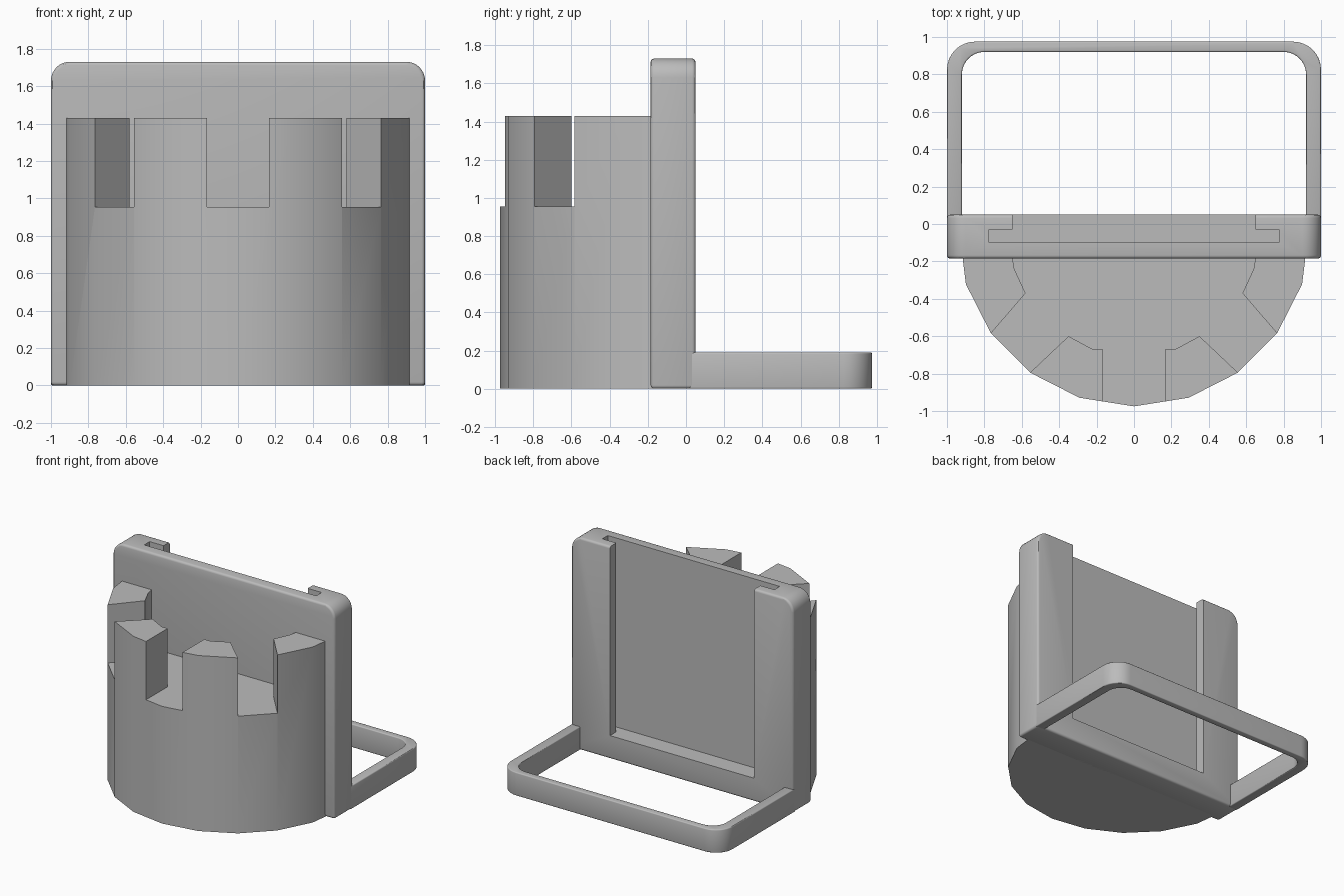
import bpy, bmesh, math

cube = bpy.data.objects.get("Cube")
if cube:
    bpy.data.objects.remove(cube)

grey = bpy.data.materials.new("plain grey")
grey.use_nodes = True
grey.diffuse_color = (0.5, 0.5, 0.5, 1)
grey.node_tree.nodes["Principled BSDF"].inputs["Base Color"].default_value = (0.5, 0.5, 0.5, 1)


def prism(name, outline, low, high, upright=False):
    """Extrude a plan outline along z, or a front outline along y."""
    bm = bmesh.new()
    place = (lambda a, b, h: (a, h, b)) if upright else (lambda a, b, h: (a, b, h))
    face = bm.faces.new([bm.verts.new(place(a, b, low)) for a, b in outline])
    new = bmesh.ops.extrude_face_region(bm, geom=[face])["geom"]
    for v in new:
        if isinstance(v, bmesh.types.BMVert):
            v.co[1 if upright else 2] = high
    bmesh.ops.recalc_face_normals(bm, faces=bm.faces)
    mesh = bpy.data.meshes.new(name)
    bm.to_mesh(mesh)
    bm.free()
    mesh.materials.append(grey)
    ob = bpy.data.objects.new(name, mesh)
    bpy.context.collection.objects.link(ob)
    return ob


def activate(ob):
    bpy.ops.object.select_all(action="DESELECT")
    ob.select_set(True)
    bpy.context.view_layer.objects.active = ob


def cut(ob, cutter):
    activate(ob)
    mod = ob.modifiers.new("cut", "BOOLEAN")
    mod.operation, mod.solver, mod.object = "DIFFERENCE", "EXACT", cutter
    bpy.ops.object.modifier_apply(modifier=mod.name)
    bpy.data.objects.remove(cutter)


def soften(ob, width):
    activate(ob)
    mod = ob.modifiers.new("soften", "BEVEL")
    mod.width, mod.segments, mod.angle_limit = width, 3, math.radians(40)
    bpy.ops.object.modifier_apply(modifier=mod.name)


def mirrored(half):
    return half + [(-x, y) for x, y in reversed(half)]


def corner(cx, cy, r, steps=8):
    """Quarter arc from the +x direction to the +y direction."""
    return [(cx + r * math.cos(t * math.pi / 2 / steps),
             cy + r * math.sin(t * math.pi / 2 / steps)) for t in range(steps + 1)]


# Half-round tower, with its crown cut down between four merlons
arc = [(0.945 * math.cos(math.radians(a)), -0.03 + 0.945 * math.sin(math.radians(a)))
       for a in range(-162, -17, 18)]
tower = prism("tower", [(-0.92, -0.15)] + arc + [(0.92, -0.15)], 0, 1.43)
gaps = [(0.165, -1.1), (0.165, -0.67), (0.22, -0.67), (0.35, -0.6), (0.762, -0.99),
        (0.95, -0.8), (0.58, -0.37), (0.64, -0.24), (0.65, -0.18), (0.65, -0.1)]
cut(tower, prism("gap_cutter", mirrored(gaps), 0.955, 1.6))

# Upright back panel with a T-shaped slot open at the top
panel = prism("back_panel", mirrored([(1, 0)] + corner(0.9, 1.63, 0.1)), -0.185, 0.05, True)
soften(panel, 0.018)
slot = [(0.65, 0.2), (0.65, -0.03), (0.775, -0.03), (0.775, -0.1)]
cut(panel, prism("slot_cutter", mirrored(slot), 0.19, 2))

# Flat rounded loop standing out at the back
outer = [(1, 0.02)] + corner(0.85, 0.825, 0.15)
inner = [(0.92, 0.02)] + corner(0.8, 0.8, 0.12)
loop = prism("rear_loop", mirrored(outer) + list(reversed(mirrored(inner))), 0, 0.19)
soften(loop, 0.008)

for ob in (tower, panel, loop):
    activate(ob)
    bpy.ops.object.shade_smooth_by_angle(angle=math.radians(30))
